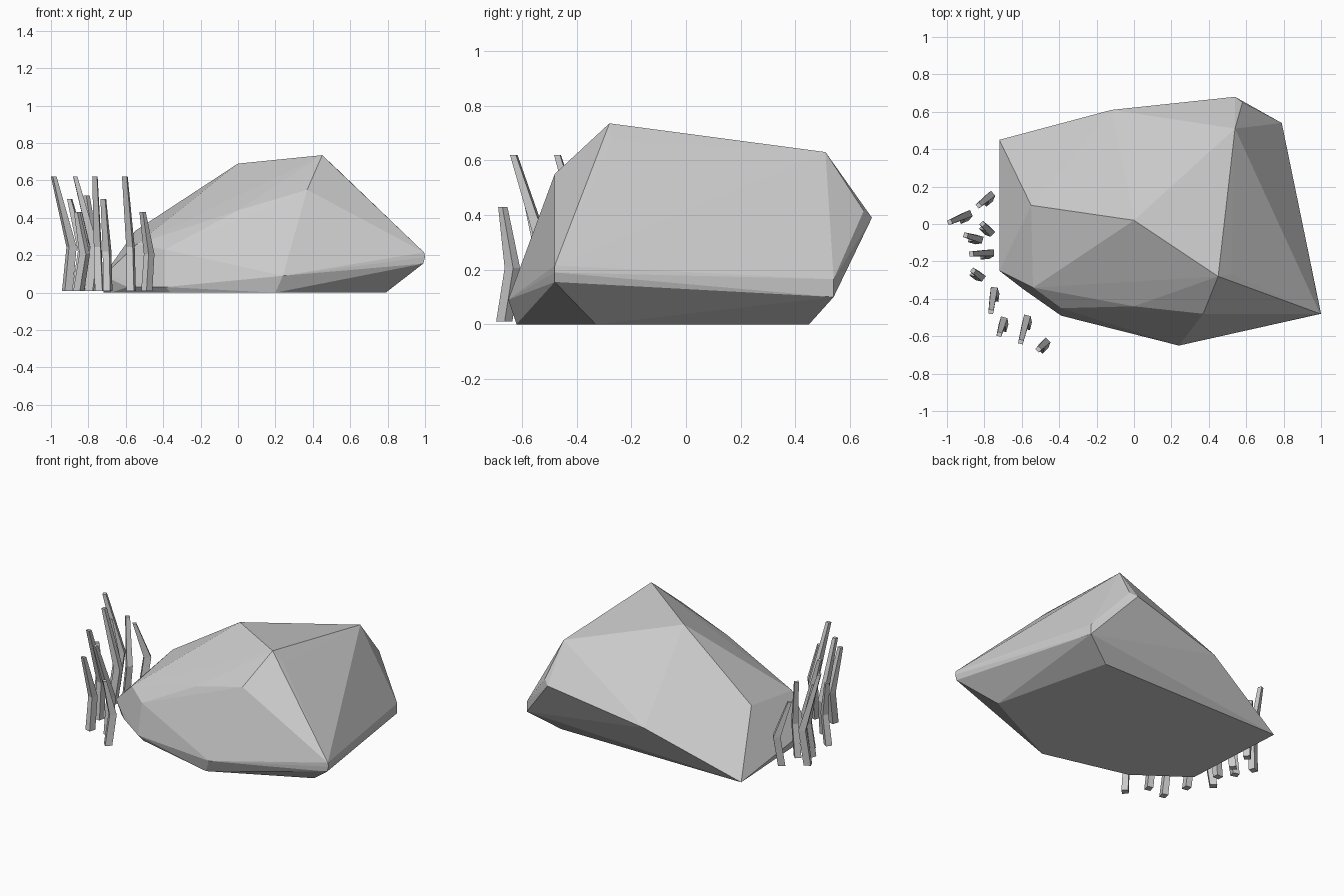
import bpy, bmesh, math
from mathutils import Vector

cube = bpy.data.objects.get("Cube")
if cube:
    bpy.data.objects.remove(cube, do_unlink=True)

stone = bpy.data.materials.new("stone_grey")
stone.use_nodes = True
GREY = (0.6, 0.6, 0.6, 1.0)
stone.diffuse_color = GREY
stone.node_tree.nodes["Principled BSDF"].inputs["Base Color"].default_value = GREY


def finish(bm, name):
    bmesh.ops.recalc_face_normals(bm, faces=bm.faces)
    mesh = bpy.data.meshes.new(name)
    bm.to_mesh(mesh)
    bm.free()
    mesh.materials.append(stone)
    obj = bpy.data.objects.new(name, mesh)
    bpy.context.collection.objects.link(obj)
    return obj


# Boulder: a faceted hull around its corner points
crest = [(.45, -.28, .735), (0, .02, .69), (.54, .51, .63), (.52, -.27, .67)]
front = [(-.54, -.34, .26), (-.39, -.45, .23), (0, -.44, .44),
         (.37, -.48, .55), (.47, -.49, .46)]
skirt = [(-.59, -.35, .03), (-.39, -.49, .03), (.24, -.65, .09),
         (.99, -.48, .155), (1, -.48, .19), (.995, -.48, .215)]
back = [(.79, .54, .10), (.79, .54, .165), (.54, .68, .39), (.58, .65, .415),
        (-.12, .61, .26), (-.72, .45, 0)]
left_end = [(-.55, .10, .33), (-.72, -.25, .09)]
base = [(.2, -.62, 0), (.79, -.33, 0), (.6, .45, 0), (-.68, -.25, 0), (-.36, -.48, 0)]

bm = bmesh.new()
for p in crest + front + skirt + back + left_end + base:
    bm.verts.new(p)
hull = bmesh.ops.convex_hull(bm, input=bm.verts)
loose = [v for v in bm.verts if not v.link_faces]
bmesh.ops.delete(bm, geom=loose, context='VERTS')
bmesh.ops.dissolve_limit(bm, angle_limit=math.radians(1),
                         verts=bm.verts, edges=bm.edges)
finish(bm, "boulder")


# Grass: bent, tapering four-sided blades
def blade(name, tip, knee, height):
    """tip and knee are ground-plane points; the blade bends at the knee."""
    tip, knee = Vector(tip), Vector(knee)
    lean = (tip - knee).normalized()
    side = Vector((-lean.y, lean.x))
    foot = knee + lean * .03 + side * .012
    bend = height * .2 + .12
    rows = [(foot, .01, .022, .02), (knee, bend, .022, .018),
            (tip, height, .011, .013)]
    bm = bmesh.new()
    rings = []
    for centre, z, half_lean, half_side in rows:
        ring = []
        for i, j in ((-1, -1), (1, -1), (1, 1), (-1, 1)):
            p = centre + lean * half_lean * i + side * half_side * j
            ring.append(bm.verts.new((p.x, p.y, z)))
        rings.append(ring)
    for low, high in zip(rings, rings[1:]):
        for i in range(4):
            k = (i + 1) % 4
            bm.faces.new((low[i], low[k], high[k], high[i]))
    bm.faces.new(rings[0])
    bm.faces.new(rings[-1])
    finish(bm, name)


blades = [
    ((-.985, .01), (-.89, .05), .62),
    ((-.83, .10), (-.77, .15), .43),
    ((-.81, .00), (-.77, -.04), .52),
    ((-.90, -.06), (-.83, -.08), .50),
    ((-.87, -.16), (-.77, -.155), .62),
    ((-.86, -.25), (-.82, -.28), .43),
    ((-.765, -.47), (-.75, -.36), .62),
    ((-.72, -.59), (-.70, -.52), .50),
    ((-.605, -.63), (-.575, -.51), .62),
    ((-.51, -.67), (-.475, -.635), .43),
]
for n, (tip, knee, height) in enumerate(blades, 1):
    blade(f"grass_blade_{n}", tip, knee, height)
